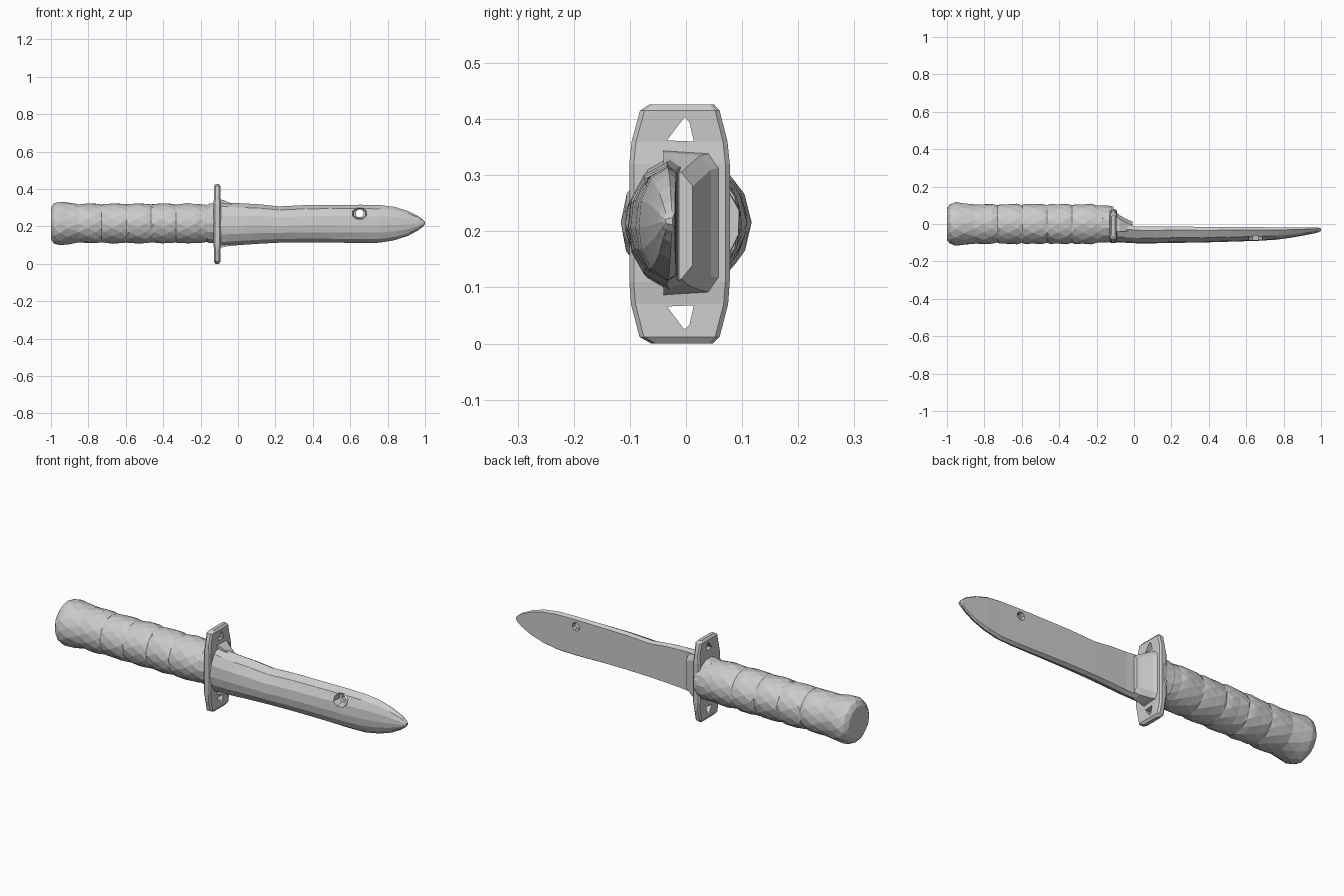
import bpy, bmesh, math, random

if "Cube" in bpy.data.objects:
    bpy.data.objects.remove(bpy.data.objects["Cube"])

random.seed(4)


def loft(name, rings):
    """Skin a list of equal-length point rings and cap both ends."""
    bm = bmesh.new()
    rows = [[bm.verts.new(p) for p in ring] for ring in rings]
    n = len(rows[0])
    for a, b in zip(rows, rows[1:]):
        for i in range(n):
            j = (i + 1) % n
            bm.faces.new((a[i], a[j], b[j], b[i]))
    bm.faces.new(rows[0])
    bm.faces.new(rows[-1])
    bmesh.ops.recalc_face_normals(bm, faces=bm.faces)
    bmesh.ops.triangulate(bm, faces=[f for f in bm.faces if len(f.verts) == 4])
    bmesh.ops.recalc_face_normals(bm, faces=bm.faces)
    mesh = bpy.data.meshes.new(name)
    bm.to_mesh(mesh)
    bm.free()
    obj = bpy.data.objects.new(name, mesh)
    bpy.context.collection.objects.link(obj)
    return obj


def cut(obj, cutter):
    mod = obj.modifiers.new("cut", 'BOOLEAN')
    mod.operation = 'DIFFERENCE'
    mod.solver = 'EXACT'
    mod.object = cutter
    cutter.hide_render = True
    bpy.context.view_layer.objects.active = obj
    bpy.ops.object.modifier_apply(modifier=mod.name)
    bpy.data.objects.remove(cutter)


# Handle: flared pommel, then a row of shallow finger swells
CZ = 0.216
SIDES = 14
profile = [(-1.0, 0.085), (-0.985, 0.106), (-0.955, 0.117), (-0.91, 0.113)]
x = -0.85
for k in range(5):
    profile += [(x, 0.105), (x + 0.045, 0.107), (x + 0.09, 0.107), (x + 0.12, 0.102)]
    x += 0.133
profile += [(-0.165, 0.1), (-0.11, 0.095)]
rings = []
for i, (px, r) in enumerate(profile):
    ring = []
    for k in range(SIDES):
        a = math.tau * (k + 0.5 * (i % 2)) / SIDES
        w = r + random.uniform(-0.002, 0.002)
        ring.append((px, w * math.cos(a), CZ + w * math.sin(a)))
    rings.append(ring)
loft("handle", rings)

# Guard: chamfered plate lofted upwards (z, x half, y min, y max)
guard_sections = [(0.0, 0.009, -0.062, 0.048), (0.012, 0.018, -0.083, 0.06),
                  (0.07, 0.016, -0.098, 0.075), (0.11, 0.021, -0.101, 0.078),
                  (0.32, 0.021, -0.101, 0.078), (0.36, 0.016, -0.097, 0.074),
                  (0.415, 0.018, -0.082, 0.06), (0.426, 0.009, -0.065, 0.05)]
rings = []
for z, h, y0, y1 in guard_sections:
    c, xc = 0.008, -0.111
    rings.append([(xc - h, y0 + c, z), (xc - h + c, y0, z), (xc + h - c, y0, z),
                  (xc + h, y0 + c, z), (xc + h, y1 - c, z), (xc + h - c, y1, z),
                  (xc - h + c, y1, z), (xc - h, y1 - c, z)])
guard = loft("guard", rings)
for flip in (False, True):
    outline = [(-0.034, 0.362), (-0.003, 0.403), (0.006, 0.395), (0.014, 0.36)]
    if flip:
        outline = [(y, 0.428 - z) for y, z in outline]
    cut(guard, loft("slot_cutter", [[(cx, y, z) for y, z in outline] for cx in (-0.2, 0.0)]))


# Collar behind the guard
def oval(px, ry, rz, yc=0.0, n=14):
    return [(px, yc + ry * math.cos(math.tau * k / n), CZ + rz * math.sin(math.tau * k / n))
            for k in range(n)]


loft("collar", [oval(-0.17, 0.095, 0.1), oval(-0.155, 0.1, 0.108), oval(-0.12, 0.096, 0.108)])

# Blade: domed front, flat back (x, z min, z max, y front, y back)
blade_sections = [(-0.1, 0.092, 0.335, -0.098, -0.005), (-0.05, 0.096, 0.327, -0.1, -0.008),
                  (0.03, 0.102, 0.323, -0.104, -0.014), (0.12, 0.108, 0.318, -0.103, -0.014),
                  (0.22, 0.113, 0.307, -0.101, -0.014), (0.36, 0.115, 0.314, -0.099, -0.015),
                  (0.5, 0.114, 0.315, -0.095, -0.016), (0.66, 0.111, 0.316, -0.09, -0.017),
                  (0.76, 0.113, 0.314, -0.084, -0.018), (0.84, 0.127, 0.304, -0.073, -0.018),
                  (0.91, 0.15, 0.282, -0.061, -0.019), (0.965, 0.18, 0.255, -0.05, -0.02),
                  (0.99, 0.2, 0.235, -0.043, -0.02), (1.0, 0.212, 0.224, -0.037, -0.024)]
rings = []
for px, z0, z1, yf, yb in blade_sections:
    d, h = yf - yb, z1 - z0
    outline = [(0, 0.05), (0.22, 0), (0.68, 0.1), (0.92, 0.27), (1, 0.46),
               (0.94, 0.7), (0.68, 0.9), (0.22, 1), (0, 0.95)]
    rings.append([(px, yb + d * u, z0 + h * v) for u, v in outline])
blade = loft("blade", rings)

# Blade hole: square at the front, small and round at the back
hole = []
for y, s in ((-0.15, 0.05), (-0.045, 0.032), (-0.04, 0.022), (0.02, 0.022)):
    ring = []
    for k in range(8):
        a = math.tau * (k + 0.5) / 8
        ux, uz = math.cos(a), math.sin(a)
        if y < -0.042:
            m = max(abs(ux), abs(uz))
            ux, uz = ux / m, 0.8 * uz / m
        ring.append((0.65 + s * ux, y, 0.27 + s * uz))
    hole.append(ring)
cut(blade, loft("hole_cutter", hole))

# Blade root: stepped block joining the blade back to the guard (x, y max, z min, z max)
rings = []
for px, y1, z0, z1 in ((-0.1, 0.066, 0.085, 0.345), (-0.075, 0.045, 0.09, 0.34),
                       (-0.03, 0.022, 0.1, 0.32), (-0.008, 0.012, 0.11, 0.31)):
    c = 0.03
    rings.append([(px, -0.04, z0), (px, y1 - 0.02, z0 + 0.005), (px, y1, z0 + c),
                  (px, y1, z1 - c), (px, y1 - 0.02, z1 - 0.005), (px, -0.04, z1)])
loft("blade_root", rings)
